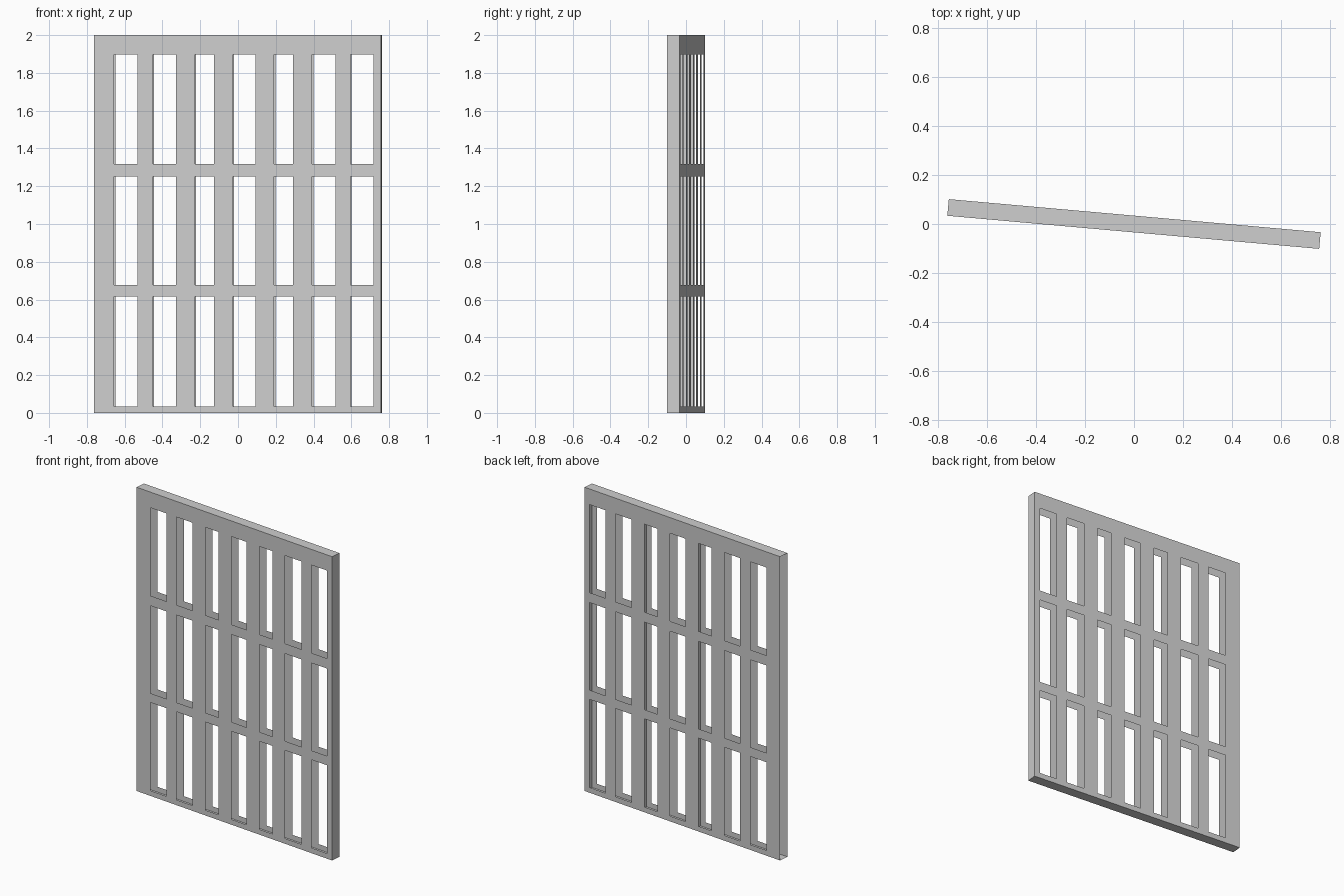
import bpy
import bmesh
import math

if "Cube" in bpy.data.objects:
    bpy.data.objects.remove(bpy.data.objects["Cube"])

TURN = math.radians(-5.08)      # whole screen is turned slightly about z
HALF = 0.762                    # half length
T = 0.034                       # half thickness
HOLES_U = [(-0.655, -0.530), (-0.450, -0.327), (-0.226, -0.125), (-0.024, 0.096),
           (0.195, 0.296), (0.397, 0.522), (0.600, 0.722)]
HOLES_Z = [(0.035, 0.615), (0.676, 1.252), (1.318, 1.897)]

grey = bpy.data.materials.new("plain_grey")
grey.diffuse_color = (0.62, 0.62, 0.62, 1)
grey.use_nodes = True
grey.node_tree.nodes["Principled BSDF"].inputs["Base Color"].default_value = grey.diffuse_color


def finish(name, bm):
    me = bpy.data.meshes.new(name)
    bm.to_mesh(me)
    bm.free()
    me.materials.append(grey)
    ob = bpy.data.objects.new(name, me)
    ob.rotation_euler.z = TURN
    bpy.context.collection.objects.link(ob)


def lattice(name, v, flip):
    """Sheet at depth v with a grid of rectangular openings."""
    us = [-HALF] + [u for pair in HOLES_U for u in pair] + [HALF]
    zs = [0.0] + [z for pair in HOLES_Z for z in pair] + [2.0]
    bm = bmesh.new()
    grid = [[bm.verts.new((u, v, z)) for z in zs] for u in us]
    for i in range(len(us) - 1):
        for j in range(len(zs) - 1):
            if i % 2 and j % 2:      # odd cells are the openings
                continue
            loop = [grid[i][j], grid[i + 1][j], grid[i + 1][j + 1], grid[i][j + 1]]
            bm.faces.new(loop[::-1] if flip else loop)
    # merge the cells into clean flat faces
    bmesh.ops.dissolve_limit(bm, angle_limit=0.01, verts=bm.verts, edges=bm.edges)
    finish(name, bm)


def plate(name, corners):
    bm = bmesh.new()
    bm.faces.new([bm.verts.new(c) for c in corners])
    finish(name, bm)


# Front and back sheets of the hollow screen
lattice("front_lattice", -T, False)
lattice("back_lattice", T, True)

# Top and bottom edges
plate("top_edge", [(-HALF, -T, 2), (HALF, -T, 2), (HALF, T, 2), (-HALF, T, 2)])
plate("bottom_edge", [(-HALF, T, 0), (HALF, T, 0), (HALF, -T, 0), (-HALF, -T, 0)])

# Right end and the two inner dividers (left end is open)
for name, u in (("right_end", HALF), ("inner_divider_right", 0.336),
                ("inner_divider_left", -0.085)):
    plate(name, [(u, -T, 0), (u, T, 0), (u, T, 2), (u, -T, 2)])
